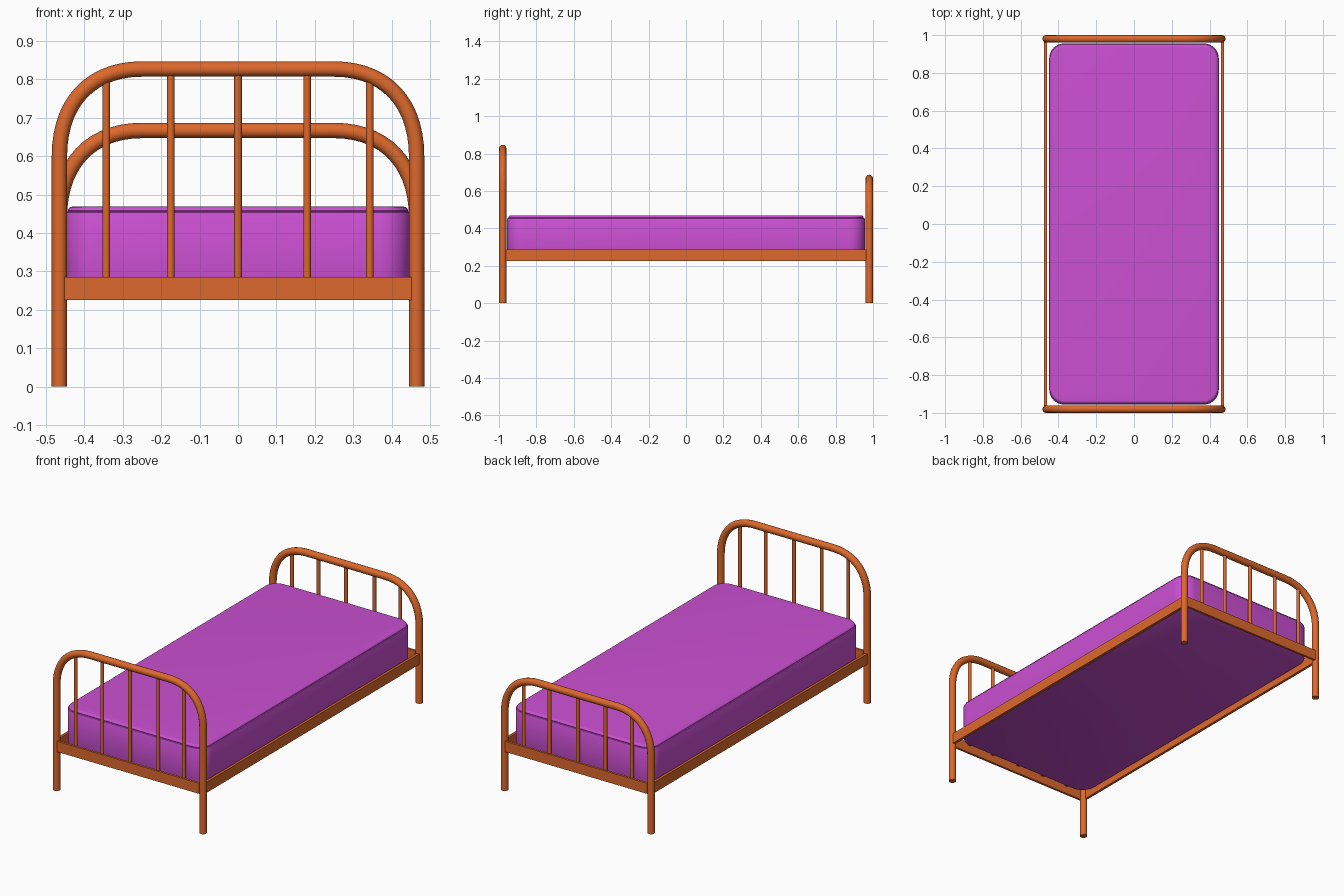
import bpy, bmesh, math
from mathutils import Vector

if "Cube" in bpy.data.objects:
    bpy.data.objects.remove(bpy.data.objects["Cube"])


def material(name, rgb):
    m = bpy.data.materials.new(name)
    m.diffuse_color = (*rgb, 1)
    m.use_nodes = True
    m.node_tree.nodes["Principled BSDF"].inputs["Base Color"].default_value = m.diffuse_color
    return m


FRAME = material("orange_metal", (0.72, 0.14, 0.025))
CLOTH = material("purple_fabric", (0.60, 0.08, 0.65))


def finish(name, mesh, mat, smooth=True):
    ob = bpy.data.objects.new(name, mesh)
    bpy.context.collection.objects.link(ob)
    mesh.materials.clear()
    mesh.materials.append(mat)
    if smooth:
        bpy.ops.object.select_all(action='DESELECT')
        ob.select_set(True)
        bpy.context.view_layer.objects.active = ob
        bpy.ops.object.shade_smooth_by_angle(angle=math.radians(35))
    return ob


def box(name, lo, hi):
    bm = bmesh.new()
    bmesh.ops.create_cube(bm, size=1)
    lo, hi = Vector(lo), Vector(hi)
    for v in bm.verts:
        v.co = Vector(a * b for a, b in zip(v.co, hi - lo)) + (lo + hi) / 2
    me = bpy.data.meshes.new(name)
    bm.to_mesh(me)
    bm.free()
    return finish(name, me, FRAME, False)


def bar(name, x, y, z0, z1, r):
    bm = bmesh.new()
    bmesh.ops.create_cone(bm, cap_ends=True, segments=16, radius1=r, radius2=r, depth=z1 - z0)
    bmesh.ops.translate(bm, verts=bm.verts, vec=(x, y, (z0 + z1) / 2))
    me = bpy.data.meshes.new(name)
    bm.to_mesh(me)
    bm.free()
    return finish(name, me, FRAME)


def bent_tube(name, y, top):
    # one continuous tube: leg, rounded corner, top rail, corner, leg
    X, bx, bz, k = 0.465, 0.215, 0.227, 0.62
    left = [((-X, 0), (-X, -0.1), (-X, 0.1)),
            ((-X, top - bz), (-X, top - bz - 0.1), (-X, top - bz * (1 - k))),
            ((-X + bx, top), (-X + bx * (1 - k), top), (-X + bx + 0.1, top))]
    pts = left + [tuple((-x, z) for x, z in (c, h2, h1)) for c, h1, h2 in reversed(left)]
    cu = bpy.data.curves.new(name, 'CURVE')
    cu.dimensions = '3D'
    cu.bevel_depth = 0.02
    cu.bevel_resolution = 4
    cu.resolution_u = 14
    cu.use_fill_caps = True
    sp = cu.splines.new('BEZIER')
    sp.bezier_points.add(len(pts) - 1)
    for p, (c, h1, h2) in zip(sp.bezier_points, pts):
        p.handle_left_type = p.handle_right_type = 'FREE'
        p.co = (c[0], y, c[1])
        p.handle_left = (h1[0], y, h1[1])
        p.handle_right = (h2[0], y, h2[1])
    tmp = bpy.data.objects.new("tmp", cu)
    bpy.context.collection.objects.link(tmp)
    dg = bpy.context.evaluated_depsgraph_get()
    me = bpy.data.meshes.new_from_object(tmp.evaluated_get(dg))
    bpy.data.objects.remove(tmp)
    return finish(name, me, FRAME)


# headboard (front, tall) and footboard (back, low)
for label, s, top in (("headboard", -1, 0.827), ("footboard", 1, 0.667)):
    y = s * 0.98
    bent_tube(label + "_tube", y, top)
    for i, x in enumerate((-0.343, -0.175, 0, 0.18, 0.343)):
        bar(f"{label}_bar_{i + 1}", x, y, 0.27, top - (0.015 if abs(x) > 0.3 else 0), 0.01)
    # thin end rail on the outer side of the bars
    ys = sorted((s * 0.984, s * 0.997))
    box(label + "_rail", (-0.452, ys[0], 0.226), (0.452, ys[1], 0.286))

# side rails
for label, s in (("left", -1), ("right", 1)):
    xs = sorted((s * 0.461, s * 0.476))
    box(label + "_side_rail", (xs[0], -0.97, 0.226), (xs[1], 0.97, 0.287))

# mattress: rounded rectangle stacked along an edge profile (inset, height)
W, L, R, N = 0.449, 0.956, 0.08, 10
profile = [(0.008, 0.25), (0.002, 0.253), (0, 0.26), (0, 0.450), (0.002, 0.454), (0.007, 0.456),
           (0.006, 0.459), (0.008, 0.464), (0.013, 0.468), (0.022, 0.469)]
bm = bmesh.new()
rings = []
for inset, z in profile:
    ring = []
    for q, (sx, sy) in enumerate(((1, 1), (-1, 1), (-1, -1), (1, -1))):
        for i in range(N + 1):
            a = (q + i / N) * math.pi / 2
            ring.append(bm.verts.new((sx * (W - R) + (R - inset) * math.cos(a),
                                      sy * (L - R) + (R - inset) * math.sin(a), z)))
    rings.append(ring)
for lo, hi in zip(rings, rings[1:]):
    for i in range(len(lo)):
        j = (i + 1) % len(lo)
        bm.faces.new((lo[i], lo[j], hi[j], hi[i]))
bm.faces.new(rings[-1])
bm.faces.new(reversed(rings[0]))
me = bpy.data.meshes.new("mattress")
bm.to_mesh(me)
bm.free()
finish("mattress", me, CLOTH)
